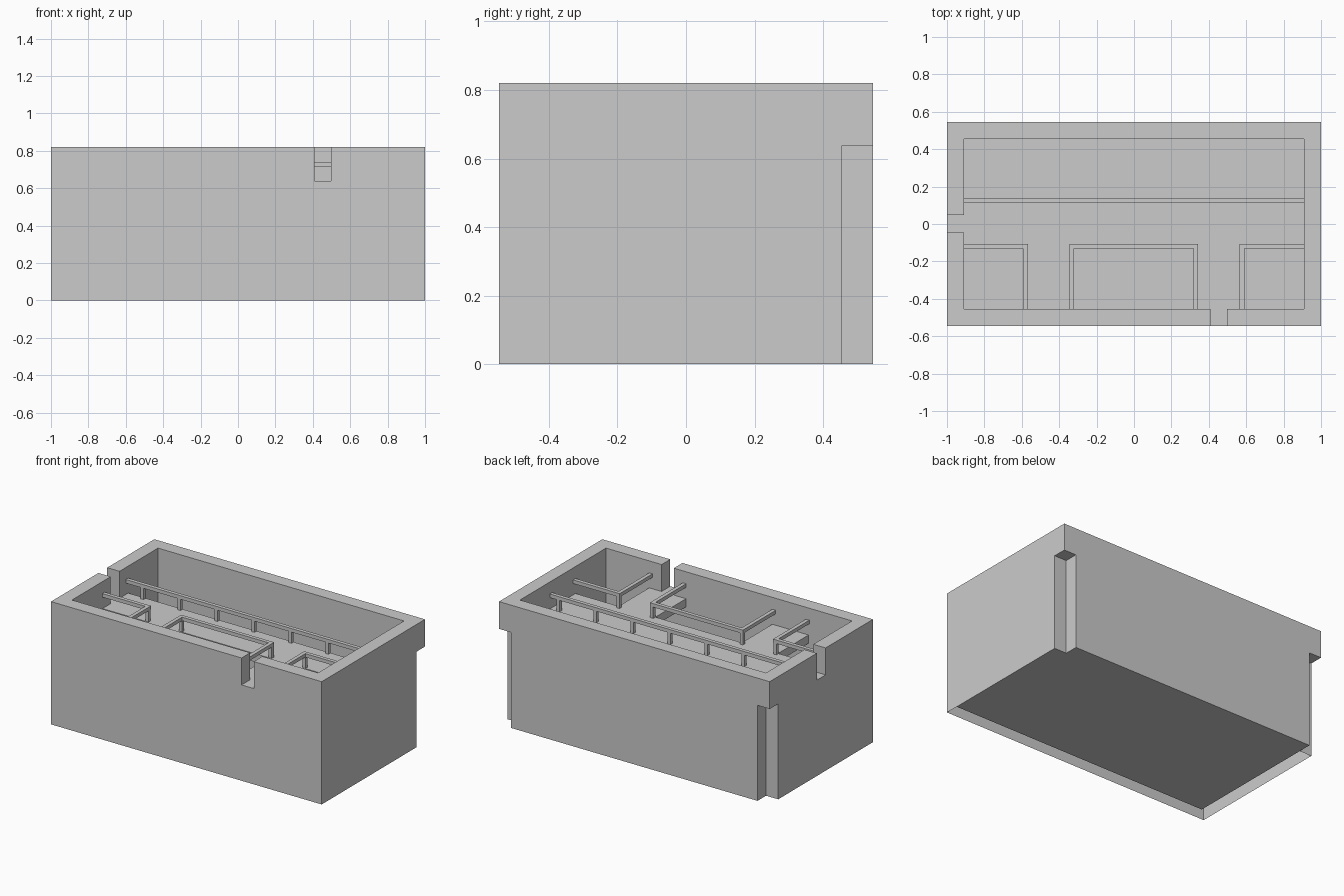
import bpy, bmesh

if "Cube" in bpy.data.objects:
    bpy.data.objects.remove(bpy.data.objects["Cube"])

def add_boxes(name, boxes):
    """One object made from (x0, x1, y0, y1, z0, z1) boxes."""
    bm = bmesh.new()
    for x0, x1, y0, y1, z0, z1 in boxes:
        for v in bmesh.ops.create_cube(bm, size=1)["verts"]:
            v.co.x = x1 if v.co.x > 0 else x0
            v.co.y = y1 if v.co.y > 0 else y0
            v.co.z = z1 if v.co.z > 0 else z0
    me = bpy.data.meshes.new(name)
    bm.to_mesh(me)
    bm.free()
    ob = bpy.data.objects.new(name, me)
    bpy.context.collection.objects.link(ob)
    return ob

W, D, H = 1.0, 0.545, 0.82      # half width, half depth, height
IX, IY = 0.909, 0.454           # inside of the walls
NX, NY = 0.91, 0.455            # rear corner notches
DECK = 0.64

# Outer walls with the room, two doorways and two rear corner notches cut out
walls = add_boxes("outer_walls", [(-W, W, -D, D, 0, H)])
cuts = [
    (-IX, IX, -IY, IY, -0.1, 1),
    (-1.1, -0.85, -0.045, 0.048, DECK, 1.1),
    (0.408, 0.498, -0.7, -0.4, DECK, 1.1),
    (NX, 1.1, NY, 0.7, -0.1, DECK - 0.002),
    (-1.1, -NX, NY, 0.7, -0.1, DECK - 0.002),
]
for c in cuts:
    cutter = add_boxes("cutter", [c])
    cutter.hide_render = True
    mod = walls.modifiers.new("cut", 'BOOLEAN')
    mod.operation = 'DIFFERENCE'
    mod.solver = 'EXACT'
    mod.object = cutter
    bpy.context.view_layer.objects.active = walls
    bpy.ops.object.modifier_apply(modifier=mod.name)
    bpy.data.objects.remove(cutter)

# The hollow walls are open underneath
bm = bmesh.new()
bm.from_mesh(walls.data)
low = [f for f in bm.faces if all(v.co.z < 1e-4 for v in f.verts)]
bmesh.ops.delete(bm, geom=low, context='FACES_ONLY')
bm.to_mesh(walls.data)
bm.free()

# Thin floor on the ground, reaching under the right and back walls
outline = [(-NX, -NY), (W, -NY), (W, NY), (NX, NY), (NX, D), (-NX, D)]
me = bpy.data.meshes.new("floor")
me.from_pydata([(x, y, 0) for x, y in outline], [], [list(range(6))])
bpy.context.collection.objects.link(bpy.data.objects.new("floor", me))

# Raised walkway: main run plus two branches to the front wall
T0 = DECK - 0.055
add_boxes("walkway_main", [(-IX, IX, -0.132, 0.139, T0, DECK)])
add_boxes("walkway_left_branch", [(-0.588, -0.32, -IY, -0.132, T0, DECK)])
add_boxes("walkway_right_branch", [(0.318, 0.59, -IY, -0.132, T0, DECK)])

# Handrails along every walkway edge
R, Z0, Z1 = 0.025, 0.716, 0.74
Y0, Y1 = -0.132, -0.107

def post(x, y):
    return (x - 0.011, x + 0.011, y - 0.011, y + 0.011, DECK, Z0)

add_boxes("back_handrail", [(-IX, IX, 0.114, 0.139, Z0, Z1)])
add_boxes("back_rail_posts", [post(-0.79 + 0.273 * i, 0.1265) for i in range(7)])
add_boxes("centre_handrail", [
    (-0.345, 0.342, Y0, Y1, Z0, Z1),
    (-0.345, -0.345 + R, -IY, Y0, Z0, Z1),
    (0.342 - R, 0.342, -IY, Y0, Z0, Z1)])
add_boxes("left_handrail", [
    (-IX, -0.568, Y0, Y1, Z0, Z1),
    (-0.568 - R, -0.568, -IY, Y0, Z0, Z1)])
add_boxes("right_handrail", [
    (0.565, IX, Y0, Y1, Z0, Z1),
    (0.565, 0.565 + R, -IY, Y0, Z0, Z1)])
add_boxes("front_rail_posts",
          [post(x, -0.1195) for x in (-0.5805, -0.3325, 0.3295, 0.5775)])
